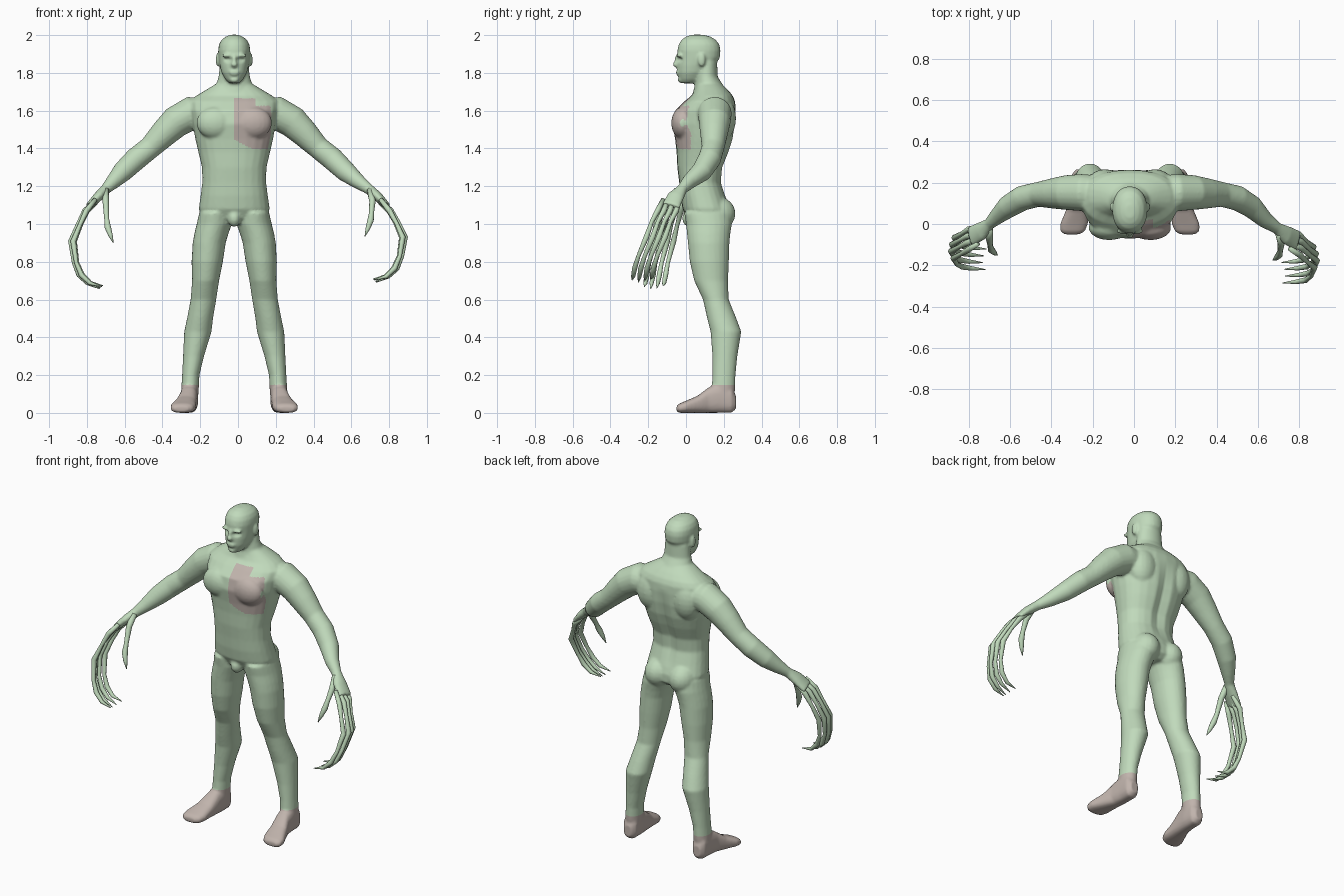
import bpy, bmesh, math
from mathutils import Vector, Matrix

CX = -0.02  # the trunk sits slightly left of the hand-to-hand centre


def material(name, col):
    m = bpy.data.materials.new(name)
    m.diffuse_color = (*col, 1)
    return m


SKIN = material("pale_green", (0.53, 0.70, 0.50))
TAN = material("warm_grey", (0.53, 0.455, 0.415))


def skin_rings(bm, rings, n=24, e=2.0):
    """Loft closed superellipse rings given as (centre, axis u, axis v)."""
    loops = []
    for c, u, v in rings:
        loop = []
        for i in range(n):
            a = 2 * math.pi * i / n
            ca, sa = math.cos(a), math.sin(a)
            k, l = (math.copysign(abs(t) ** (2 / e), t) for t in (ca, sa))
            loop.append(bm.verts.new(c + u * k + v * l))
        loops.append(loop)
    for a, b in zip(loops, loops[1:]):
        for i in range(n):
            j = (i + 1) % n
            bm.faces.new((a[i], a[j], b[j], b[i]))
    bm.faces.new(loops[0][::-1])
    bm.faces.new(loops[-1])


def stack(bm, rows, e=2.0):
    """Horizontal rings: z, x min, x max, y front, y back."""
    skin_rings(bm, [(Vector(((a + b) / 2, (f + k) / 2, z)), Vector(((b - a) / 2, 0, 0)),
                     Vector((0, (k - f) / 2, 0))) for z, a, b, f, k in rows], e=e)


def tube(bm, pts, n=20):
    """Tube through (x, y, z, thickness radius, width radius along y)."""
    P = [Vector(p[:3]) for p in pts]
    rings = []
    for i, p in enumerate(pts):
        t = (P[min(i + 1, len(P) - 1)] - P[max(i - 1, 0)]).normalized()
        v = Vector((0, 1, 0))
        v = (v - t * v.dot(t)).normalized()
        rings.append((P[i], t.cross(v) * p[3], v * p[-1]))
    skin_rings(bm, rings, n)


def blob(bm, c, r):
    bmesh.ops.create_uvsphere(bm, u_segments=20, v_segments=12, radius=1,
                              matrix=Matrix.Translation(c) @ Matrix.Diagonal((*r, 1)))


def finish(name, bm, mats):
    bmesh.ops.recalc_face_normals(bm, faces=bm.faces)
    me = bpy.data.meshes.new(name)
    bm.to_mesh(me)
    bm.free()
    for m in mats:
        me.materials.append(m)
    ob = bpy.data.objects.new(name, me)
    bpy.context.collection.objects.link(ob)
    return ob


bm = bmesh.new()

# trunk and neck
trunk = [(1.0, .10, .04, .2), (1.03, .17, .01, .235), (1.08, .188, -.018, .235), (1.15, .178, -.03, .21),
         (1.22, .169, -.036, .187), (1.30, .171, -.046, .195), (1.38, .19, -.05, .228), (1.45, .206, -.058, .25),
         (1.53, .22, -.072, .262), (1.60, .23, -.058, .264), (1.65, .235, -.008, .26), (1.68, .20, .03, .247),
         (1.71, .15, .045, .222), (1.74, .10, .055, .19)]
stack(bm, [(z, CX - r, CX + r, f, k) for z, r, f, k in trunk], e=2.3)
neck = [(1.62, .13, .03, .235), (1.69, .125, .035, .232), (1.73, .098, .045, .2), (1.78, .083, .05, .168), (1.86, .075, .06, .165)]
stack(bm, [(z, CX - r, CX + r, f, k) for z, r, f, k in neck])

# head
head = [(1.745, .026, -.025, .05), (1.765, .047, -.037, .09), (1.80, .067, -.045, .12), (1.84, .077, -.047, .155),
        (1.88, .083, -.043, .179), (1.92, .085, -.046, .183), (1.95, .081, -.039, .177), (1.975, .068, -.024, .158),
        (1.992, .045, 0, .13), (2.002, .02, .03, .09)]
stack(bm, [(z, CX - r, CX + r, f, k) for z, r, f, k in head], e=2.15)
blob(bm, (CX, -.05, 1.845), (.018, .021, .016))
blob(bm, (CX, -.042, 1.87), (.011, .019, .032))
blob(bm, (CX, -.044, 1.806), (.027, .011, .007))
blob(bm, (CX, -.042, 1.794), (.023, .011, .007))
blob(bm, (CX, -.03, 1.763), (.024, .014, .015))

# pelvis bulge
blob(bm, (CX, .02, 1.03), (.035, .04, .045))

leg = [(1.06, .02, .185, -.01, .235), (1.0, .012, .199, 0, .243), (.95, .03, .211, .005, .235), (.9, .045, .22, .01, .23),
       (.8, .06, .226, .02, .227), (.7, .08, .223, .043, .222), (.6, .095, .231, .09, .226), (.5, .112, .25, .112, .267),
       (.43, .12, .265, .13, .293), (.3, .16, .271, .14, .272), (.2, .184, .276, .14, .262), (.12, .188, .281, .135, .26),
       (.06, .193, .277, .14, .25)]
# foot rows: y, x centre, half width, bottom, top
foot = [(.264, .237, .025, .02, .09), (.24, .237, .043, 0, .14), (.18, .237, .047, 0, .16), (.12, .242, .047, 0, .135),
        (.06, .256, .056, 0, .09), (0, .27, .067, 0, .064), (-.035, .277, .06, 0, .05), (-.05, .28, .038, .008, .036)]

for s in (-1, 1):
    # legs and feet
    stack(bm, [(z, CX + s * a, CX + s * b, f, k) for z, a, b, f, k in leg])
    skin_rings(bm, [(Vector((CX + s * x, y, (lo + hi) / 2)), Vector((w, 0, 0)), Vector((0, 0, (hi - lo) / 2)))
                    for y, x, w, lo, hi in foot], e=2.6)
    # muscles, ears and brows
    blob(bm, (CX + s * .083, .165, 1.055), (.082, .097, .09))
    blob(bm, (CX + s * .1, -.018, 1.535), (.1, .06, .085))
    blob(bm, (CX + s * .12, .19, 1.56), (.09, .075, .12))
    blob(bm, (CX + s * .088, .083, 1.868), (.01, .02, .036))
    blob(bm, (CX + s * .033, -.034, 1.892), (.034, .017, .009))
    # arms down to the palms, the shoulder shifting inward on the right side
    d = .04 if s > 0 else 0
    y = -.02 if s > 0 else 0
    arm = [(.13, .15, 1.585, .08), (.25, .152, 1.585, .09), (.33, .152, 1.54, .084), (.39, .148, 1.482, .074),
           (.465, .143, 1.405, .06), (.54, .125, 1.345, .061), (.61, .083, 1.278, .055), (.66, .038, 1.225, .04),
           (.70, 0, 1.185, .028), (.74, -.035, 1.145, .026, .046), (.79, -.06, 1.095, .018, .05)]
    tube(bm, [(s * (p[0] - d * min(1, max(0, (.72 - p[0]) / .1))), p[1] + y * (p[2] < 1.24), *p[2:]) for p in arm])

# fuse into one smooth body
body = finish("body", bm, [SKIN, TAN])
rm = body.modifiers.new("fuse", 'REMESH')
rm.mode = 'VOXEL'
rm.voxel_size = .008
sm = body.modifiers.new("soften", 'SMOOTH')
sm.factor, sm.iterations = .5, 4
dg = bpy.context.evaluated_depsgraph_get()
me = bpy.data.meshes.new_from_object(body.evaluated_get(dg))
body.modifiers.clear()
body.data = me
me.materials.clear()
me.materials.append(SKIN)
me.materials.append(TAN)

# eye sockets and spine groove
for v in me.vertices:
    x, y, z = v.co
    x -= CX
    if y < 0 and z > 1.8:
        r = math.hypot((abs(x) - .034) / .024, (z - 1.871) / .015)
        if r < 1:
            v.co.y += .012 * (1 - r * r)
    if y > .15 and 1.12 < z < 1.62 and abs(x) < .05:
        v.co.y -= .018 * (1 - abs(x) / .05) * math.sin(math.pi * (z - 1.12) / .5)

# feet and chest patch get the second colour
for f in me.polygons:
    f.use_smooth = True
    x, y, z = f.center
    x -= CX
    patch = (0 < x < .195 and y < .025 and 1.395 + .05 * max(0, .1 - x) / .1 < z < 1.665
             and (z < 1.625 or x < .11))
    f.material_index = 1 if (z < .15 or patch) else 0

# long clawed fingers and thumbs
for s, name, y0, z0, lean in ((-1, "right_fingers", -.01, -.035, .0), (1, "left_fingers", -.035, 0, .04)):
    bm = bmesh.new()
    for i in range(4):
        k = abs(i - 1.3) * .012
        g = .033 * i
        tube(bm, [(s * (.755 - .006 * i), -.085 + g * .8 + y0, 1.13, .012, .012),
                  (s * (.812 - k * .6), -.115 + g + y0, 1.07, .015, .015),
                  (s * (.852 - k), -.135 + g + y0 - lean * .3, 1.01 + z0 * .4, .011, .011),
                  (s * (.888 - k), -.155 + g + y0 - lean * .5, .93 + z0 * .6, .015, .015),
                  (s * (.872 - k), -.185 + g + y0 - lean * .8, .83 + z0, .011, .011),
                  (s * (.845 - k), -.197 + g + y0 - lean, .765 + z0, .014, .014),
                  (s * (.80 - k), -.205 + g + y0 - lean, .722 + z0, .011, .011),
                  (s * (.735 - k), -.21 + g + y0 - lean, .688 + z0 + k, .002, .002)], 10)
    tx = .0 if s < 0 else .012
    tube(bm, [(s * .70, -.01 + y0, 1.18, .018, .018), (s * (.70 + tx), -.06 + y0, 1.12, .017, .017),
              (s * (.695 + tx), -.095 + y0, 1.06 + z0, .013, .013), (s * (.69 + tx), -.115 + y0, 1.02 + z0, .017, .017),
              (s * (.675 + tx), -.13 + y0, .975 + z0, .012, .012), (s * (.66 + tx), -.14 + y0, .935 + z0, .002, .002)], 10)
    ob = finish(name, bm, [SKIN])
    for f in ob.data.polygons:
        f.use_smooth = True
